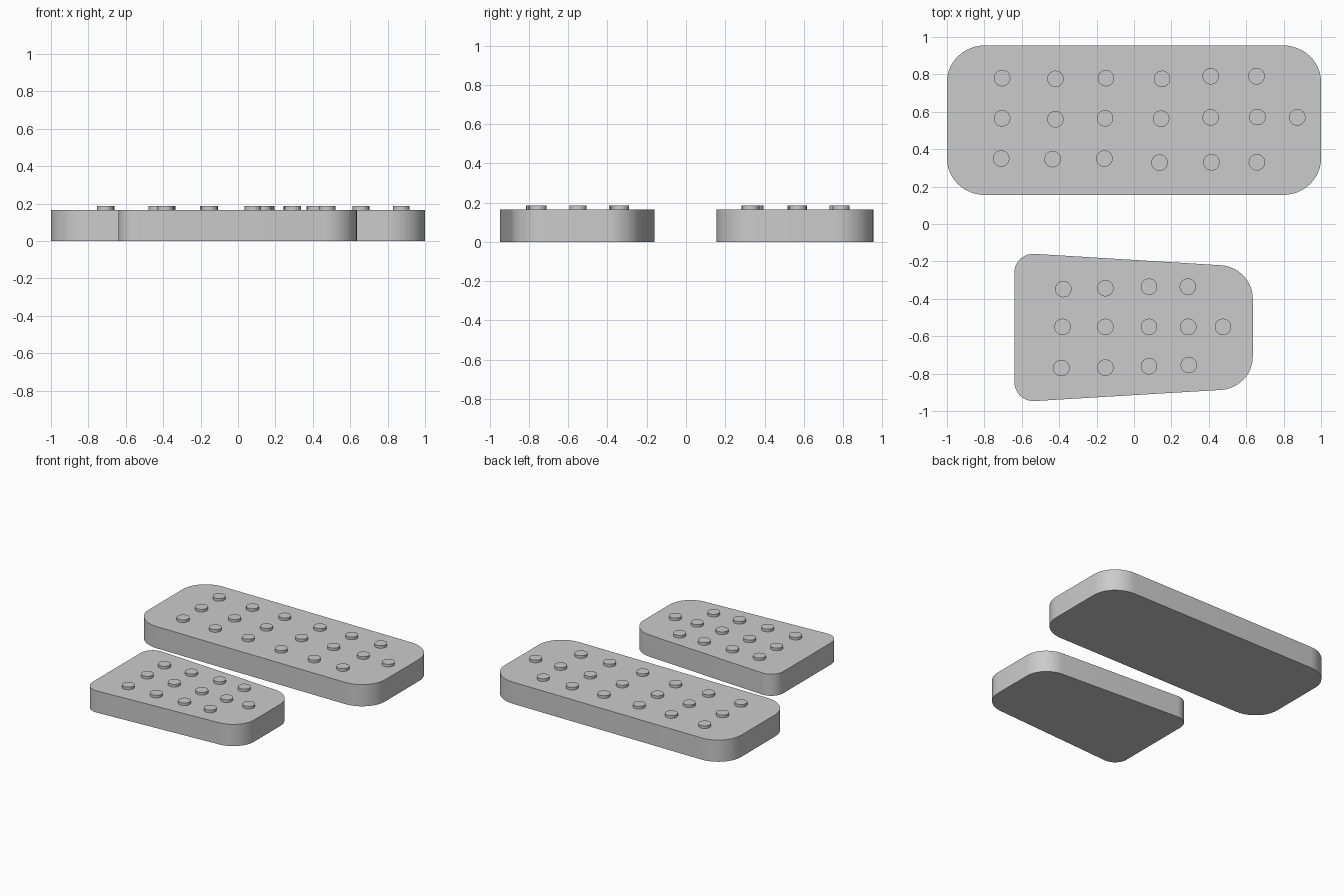
import bpy, bmesh, math
from mathutils import Vector

if "Cube" in bpy.data.objects:
    bpy.data.objects.remove(bpy.data.objects["Cube"])

PLATE_H, STUD_TOP, STUD_R = 0.166, 0.186, 0.044
KAPPA = 0.5523


def finish(name, bm):
    bmesh.ops.recalc_face_normals(bm, faces=bm.faces)
    mesh = bpy.data.meshes.new(name)
    bm.to_mesh(mesh)
    bm.free()
    obj = bpy.data.objects.new(name, mesh)
    bpy.context.collection.objects.link(obj)
    bpy.ops.object.select_all(action='DESELECT')
    obj.select_set(True)
    bpy.context.view_layer.objects.active = obj
    bpy.ops.object.shade_smooth_by_angle(angle=math.radians(30))
    return obj


def rounded_outline(corners, steps=12):
    """Corners are (x, y, rounding length along x edges, along y edges), counter-clockwise."""
    pts = []
    n = len(corners)
    for i, (x, y, rx, ry) in enumerate(corners):
        c = Vector((x, y))
        ends = []
        for j in (i - 1, (i + 1) % n):
            d = (Vector(corners[j][:2]) - c).normalized()
            ends.append(c + d * (rx if abs(d.x) > abs(d.y) else ry))
        a, b = ends
        h1, h2 = a.lerp(c, KAPPA), b.lerp(c, KAPPA)
        for s in range(steps + 1):
            t = s / steps
            u = 1 - t
            pts.append(a * u**3 + h1 * 3 * u*u*t + h2 * 3 * u*t*t + b * t**3)
    return pts


def plate(name, corners):
    bm = bmesh.new()
    face = bm.faces.new([bm.verts.new((p.x, p.y, 0)) for p in rounded_outline(corners)])
    ext = bmesh.ops.extrude_face_region(bm, geom=[face], use_keep_orig=True)
    top = [v for v in ext['geom'] if isinstance(v, bmesh.types.BMVert)]
    bmesh.ops.translate(bm, verts=top, vec=(0, 0, PLATE_H))
    return finish(name, bm)


def studs(name, spots, parent):
    base = PLATE_H - 0.006
    for i, (x, y) in enumerate(spots):
        bm = bmesh.new()
        bmesh.ops.create_cone(bm, cap_ends=True, segments=32, radius1=STUD_R,
                              radius2=STUD_R, depth=STUD_TOP - base)
        bmesh.ops.translate(bm, verts=bm.verts, vec=(x, y, (STUD_TOP + base) / 2))
        finish(f"{name}_{i + 1}", bm).parent = parent


# Long rounded front pad
long_pad = plate("long_pad", [(-1, 0.155, 0.205, 0.195), (1, 0.155, 0.205, 0.195),
                              (1, 0.955, 0.205, 0.195), (-1, 0.955, 0.205, 0.195)])
studs("long_pad_stud", [
    (-.705, .78), (-.42, .776), (-.15, .78), (.15, .776), (.41, .79), (.655, .79),
    (-.705, .565), (-.42, .56), (-.155, .565), (.145, .563), (.41, .57), (.66, .572), (.873, .57),
    (-.71, .35), (-.435, .347), (-.158, .35), (.136, .328), (.414, .33), (.657, .33)], long_pad)

# Short tapered heel pad
short_pad = plate("short_pad", [(-.64, -.953, .11, .11), (.635, -.877, .17, .165),
                                (.635, -.231, .17, .165), (-.64, -.153, .11, .11)])
studs("short_pad_stud", [
    (-.378, -.348), (-.153, -.343), (.08, -.335), (.288, -.335),
    (-.382, -.55), (-.153, -.55), (.08, -.55), (.29, -.55), (.476, -.55),
    (-.388, -.77), (-.153, -.768), (.08, -.76), (.293, -.754)], short_pad)
